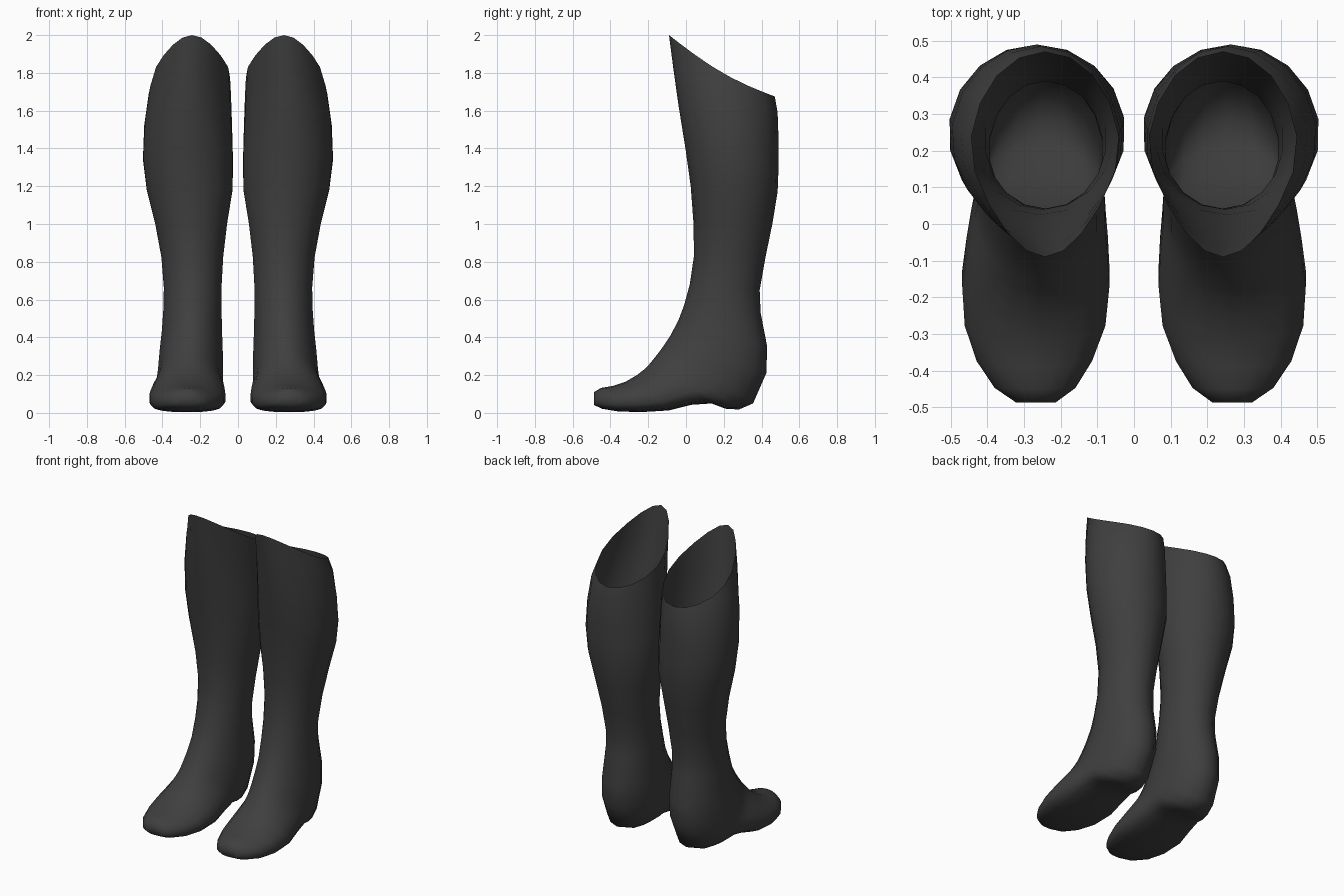
import bpy, bmesh, math

SEG = 18
leather = bpy.data.materials.new("dark_leather")
leather.diffuse_color = (0.05, 0.05, 0.05, 1)

# cross-sections from rim to toe:
# front (y, z), back (y, z), half width, centre x
SECTIONS = [
    (-0.09, 2.00, 0.47, 1.675, 0.204, 0.243),
    (-0.068, 1.83, 0.485, 1.59, 0.221, 0.255),
    (-0.04, 1.63, 0.49, 1.45, 0.236, 0.264),
    (-0.003, 1.40, 0.49, 1.30, 0.242, 0.265),
    (0.025, 1.20, 0.485, 1.17, 0.231, 0.256),
    (0.04, 1.00, 0.457, 1.00, 0.193, 0.248),
    (0.042, 0.83, 0.42, 0.82, 0.166, 0.242),
    (0.02, 0.68, 0.39, 0.65, 0.155, 0.240),
    (-0.01, 0.57, 0.395, 0.53, 0.156, 0.241),
    (-0.04, 0.49, 0.43, 0.35, 0.162, 0.244),
    (-0.085, 0.405, 0.425, 0.21, 0.170, 0.248),
    (-0.115, 0.36, 0.355, 0.05, 0.174, 0.252),
    (-0.14, 0.325, 0.28, 0.018, 0.177, 0.255),
    (-0.16, 0.30, 0.21, 0.022, 0.180, 0.258),
    (-0.185, 0.268, 0.135, 0.05, 0.186, 0.261),
    (-0.215, 0.235, 0.03, 0.043, 0.195, 0.264),
    (-0.26, 0.20, -0.09, 0.013, 0.204, 0.268),
    (-0.32, 0.165, -0.24, 0.004, 0.195, 0.270),
    (-0.39, 0.142, -0.36, 0.008, 0.160, 0.272),
    (-0.45, 0.132, -0.445, 0.022, 0.112, 0.270),
    (-0.487, 0.11, -0.487, 0.042, 0.055, 0.268),
]


def clamp(v):
    return max(0.0, min(1.0, v))


def ring(index, side):
    fy, fz, by, bz, w, cx = SECTIONS[index]
    foot = clamp((0.36 - fz) / 0.14)        # squarer sole
    shin = clamp((fz - 1.3) / 0.7)          # narrower shin front
    sag = 0.035 if index == 0 else 0.0      # dipped rim
    pts = []
    for k in range(SEG):
        a = 2 * math.pi * k / SEG
        c, s = math.cos(a), math.sin(a)
        if c < 0:
            c = -abs(c) ** (1 - 0.3 * foot)
            s = math.copysign(abs(s) ** (1 - 0.25 * foot), s)
        else:
            s *= 1 - 0.3 * shin * c
        t = (1 - c) / 2
        t += 0.12 * foot * math.sin(math.pi * t)
        pts.append((side * cx + w * s,
                    fy + (by - fy) * t,
                    fz + (bz - fz) * t - sag * math.sin(math.pi * t)))
    return pts


def make_boot(name, side):
    bm = bmesh.new()
    rings = [[bm.verts.new(p) for p in ring(i, side)] for i in range(len(SECTIONS))]
    # shaft and foot skin, open at the rim
    for r0, r1 in zip(rings, rings[1:]):
        for k in range(SEG):
            n = (k + 1) % SEG
            bm.faces.new((r0[k], r1[k], r1[n], r0[n]))
    # toe tip
    bm.faces.new(rings[-1])
    bmesh.ops.recalc_face_normals(bm, faces=bm.faces[:])
    # open shells: make sure the skin faces outward
    bm.faces.ensure_lookup_table()
    if bm.faces[-1].normal.y > 0:
        bmesh.ops.reverse_faces(bm, faces=bm.faces[:])
    for f in bm.faces:
        f.smooth = True
    me = bpy.data.meshes.new(name)
    bm.to_mesh(me)
    bm.free()
    me.materials.append(leather)
    ob = bpy.data.objects.new(name, me)
    bpy.context.collection.objects.link(ob)


make_boot("right_boot", -1)
make_boot("left_boot", 1)
